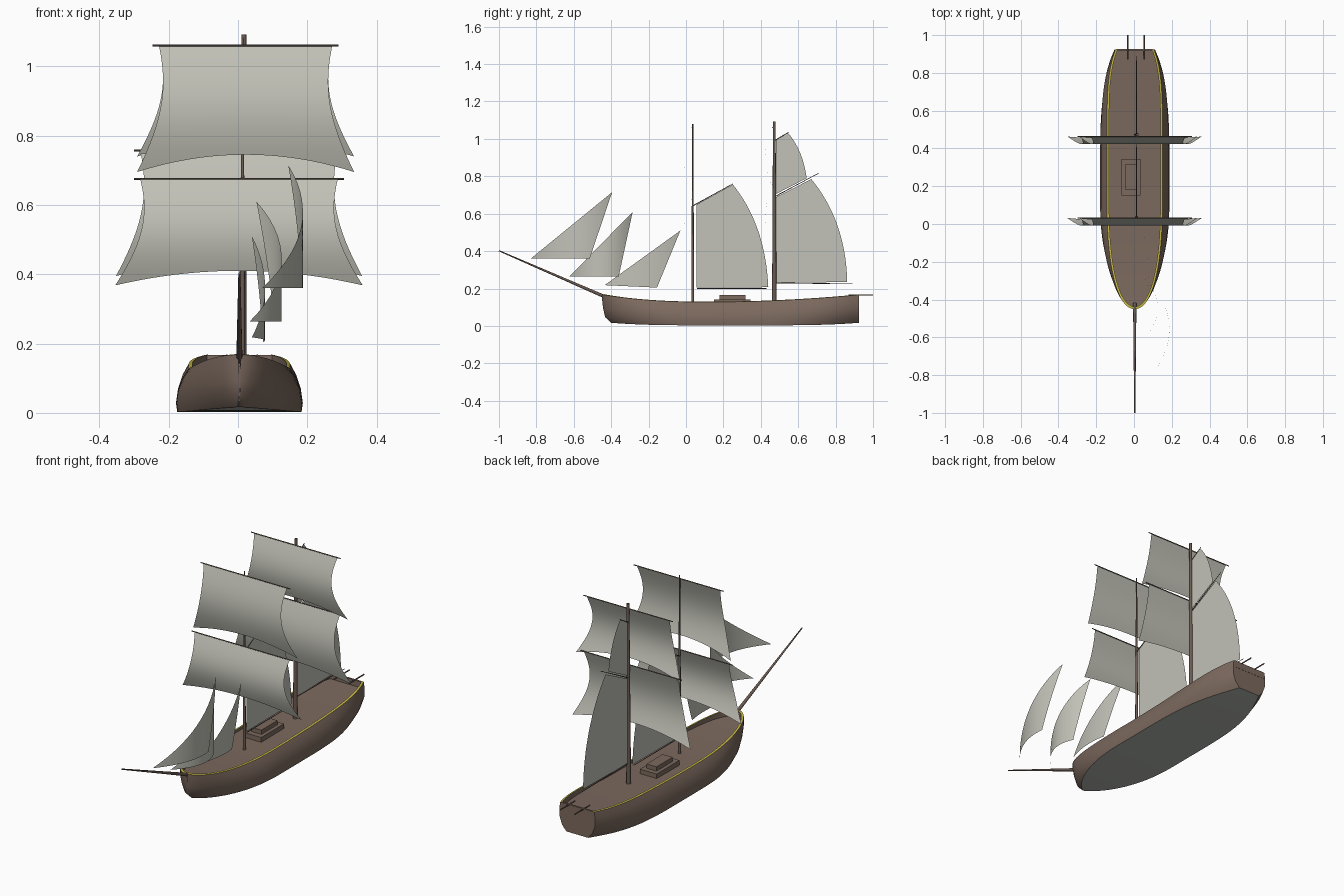
import bpy, bmesh, math
from mathutils import Vector

if "Cube" in bpy.data.objects:
    bpy.data.objects.remove(bpy.data.objects["Cube"])


def material(name, r, g, b):
    m = bpy.data.materials.new(name)
    m.diffuse_color = (r, g, b, 1)
    m.use_nodes = True
    m.node_tree.nodes["Principled BSDF"].inputs["Base Color"].default_value = m.diffuse_color
    return m


BROWN = material("hull_brown", 0.2, 0.142, 0.112)
SPAR = material("spar_brown", 0.15, 0.107, 0.086)
YELLOW = material("rail_yellow", 0.58, 0.49, 0.06)
CLOTH = material("sail_cloth", 0.54, 0.54, 0.48)
GREY = material("bottom_grey", 0.44, 0.46, 0.43)


def finish(name, bm, mats, smooth=True, recalc=False):
    if recalc:
        bmesh.ops.recalc_face_normals(bm, faces=bm.faces[:])
    me = bpy.data.meshes.new(name)
    bm.to_mesh(me)
    bm.free()
    ob = bpy.data.objects.new(name, me)
    bpy.context.collection.objects.link(ob)
    for m in mats:
        me.materials.append(m)
    if smooth:
        bpy.context.view_layer.objects.active = ob
        ob.select_set(True)
        bpy.ops.object.shade_smooth_by_angle(angle=math.radians(40))
        ob.select_set(False)
    return ob


def rod(name, a, b, r1, r2, mat):
    a, b = Vector(a), Vector(b)
    bm = bmesh.new()
    bmesh.ops.create_cone(bm, cap_ends=True, segments=12, radius1=r1, radius2=r2, depth=(b - a).length)
    bmesh.ops.rotate(bm, verts=bm.verts, matrix=(b - a).to_track_quat('Z', 'Y').to_matrix())
    bmesh.ops.translate(bm, verts=bm.verts, vec=(a + b) / 2)
    finish(name, bm, [mat])


def box(name, lo, hi, mat):
    bm = bmesh.new()
    bmesh.ops.create_cube(bm, size=1)
    for v in bm.verts:
        v.co = [l + (c + 0.5) * (h - l) for l, h, c in zip(lo, hi, v.co)]
    finish(name, bm, [mat], smooth=False)


def sheet(name, fn, nu, nv, mat):
    # curved single sheet from a function of two parameters in 0..1
    bm = bmesh.new()
    g = [[bm.verts.new(fn(i / nu, j / nv)) for i in range(nu + 1)] for j in range(nv + 1)]
    for j in range(nv):
        for i in range(nu):
            bm.faces.new((g[j][i], g[j + 1][i], g[j + 1][i + 1], g[j][i + 1]))
    bmesh.ops.remove_doubles(bm, verts=bm.verts, dist=1e-5)
    finish(name, bm, [mat])


# Hull: cross-sections lofted from bow to stern
CX = 0.004
BOW = [-0.40, -0.432, -0.443, -0.448, -0.45]     # stem position per level
HEIGHT = [0.0, 0.2, 0.5, 0.78, 1.0]
MID = [0.98, 1.0, 0.97, 0.90, 0.80]              # width per level amidships
AFT = [0.60, 0.85, 1.0, 1.0, 0.96]               # width per level at the stern
FULL = [0.75, 0.68, 0.58, 0.5, 0.45]             # fullness of the bow per level
STERN = 0.925


def half_width(y, lvl):
    if y < 0.1:
        q = min(1, (0.1 - y) / (0.1 - BOW[lvl]))
        return 0.183 * max(0.0004, 1 - q ** 2.2) ** FULL[lvl]
    return 0.183 * (1 - 0.43 * max(0, (y - 0.3) / 0.63) ** 4)


def sheer(y):
    return 0.128 + (0.04 * ((0.12 - y) / 0.57) ** 2.4 if y < 0.12 else 0.038 * ((y - 0.12) / 0.8) ** 2)


def section(s):
    right = []
    for lvl in range(5):
        y = BOW[lvl] + (STERN - BOW[lvl]) * s
        aft = max(0, (y - 0.3) / 0.63) ** 3
        k = MID[lvl] + (AFT[lvl] - MID[lvl]) * aft
        bottom = 0.003 + 0.014 * (2 * s - 1) ** 4
        z = bottom + (sheer(y) - bottom) * HEIGHT[lvl]
        right.append((k * half_width(y, lvl), y, z))
    w, y, z = right[-1]
    right.append((max(w - 0.011, w * 0.5), y + 0.011 * (1 - s) ** 20, z + 0.002))
    right.append((right[-1][0], right[-1][1], 0.116 + 0.5 * (z - 0.128)))
    left = [(-x, yy, zz) for x, yy, zz in reversed(right)]
    return [(x + CX, yy, zz) for x, yy, zz in right + left]


bm = bmesh.new()
N = 56
rings = [[bm.verts.new(p) for p in section((i / N) ** 2)] for i in range(N + 1)]
slots = [0, 0, 0, 0, 1, 0, 0, 0, 1, 0, 0, 0, 0, 2]   # brown, yellow rail, grey bottom
for a, b in zip(rings, rings[1:]):
    for i in range(14):
        j = (i + 1) % 14
        f = bm.faces.new((a[i], a[j], b[j], b[i]))
        f.material_index = slots[i]
for ring in (rings[0], rings[-1]):
    bm.faces.new(ring)
finish("hull", bm, [BROWN, YELLOW, GREY], recalc=True)

# Stern rail, boat davits, deckhouse
box("stern_rail", (CX - 0.1, 0.916, 0.13), (CX + 0.1, 0.926, 0.167), BROWN)
for x in (-0.033, 0.055):
    rod("davit", (x, 0.87, 0.165), (x, 1.0, 0.165), 0.0035, 0.0035, SPAR)
box("deckhouse_base", (-0.066, 0.15, 0.11), (0.034, 0.345, 0.142), BROWN)
box("deckhouse_top", (-0.046, 0.18, 0.14), (0.014, 0.318, 0.165), BROWN)

# Masts and bowsprit
MX = 0.013
rod("fore_mast", (MX, 0.036, 0.11), (MX, 0.036, 1.08), 0.008, 0.003, SPAR)
rod("main_mast", (MX, 0.472, 0.11), (MX + 0.004, 0.472, 1.092), 0.012, 0.007, SPAR)
rod("bowsprit", (CX, -0.42, 0.15), (CX, -1.0, 0.402), 0.009, 0.003, SPAR)


# Square sails: billow forward, flared and arched at the foot
def square_sail(name, y0, cx, top, foot, corner, w0, w1):
    def fn(u, t):
        u = 2 * u - 1
        z = top - t * (top - foot) - (foot - corner) * u * u * t * t
        tau = (top - z) / (top - corner)
        w = w0 + (w1 - w0) * t ** 2.2 - 0.02 * math.sin(math.pi * t)
        return (cx + u * w, y0 - 0.04 * math.sin(math.pi * tau), z)
    sheet(name, fn, 20, 20, CLOTH)
    rod(name + "_yard", (cx - w0 - 0.018, y0, top), (cx + w0 + 0.018, y0, top), 0.0025, 0.0025, SPAR)


square_sail("fore_upper_sail", 0.032, 0.022, 1.06, 0.745, 0.695, 0.25, 0.313)
square_sail("fore_lower_sail", 0.032, 0.003, 0.675, 0.41, 0.368, 0.285, 0.357)
square_sail("main_upper_sail", 0.463, 0.022, 1.06, 0.785, 0.74, 0.25, 0.313)
square_sail("main_lower_sail", 0.463, 0.003, 0.757, 0.44, 0.395, 0.285, 0.355)


# Headsails: triangles in side view, curved in plan through three (y, x) points
def jib(name, tack, peak, clew, plan):
    (a, xa), (b, xb), (c, xc) = plan

    def fn(u, v):
        y, z = [peak[k] + v * (tack[k] + u * (clew[k] - tack[k]) - peak[k]) for k in (0, 1)]
        x = (xa * (y - b) * (y - c) / ((a - b) * (a - c)) + xb * (y - a) * (y - c) / ((b - a) * (b - c))
             + xc * (y - a) * (y - b) / ((c - a) * (c - b)))
        return (x, y, z)
    sheet(name, fn, 14, 14, CLOTH)


jib("outer_jib", (-0.83, 0.36), (-0.395, 0.715), (-0.515, 0.36),
    ((-0.83, 0.07), (-0.57, 0.187), (-0.395, 0.145)))
jib("middle_jib", (-0.625, 0.263), (-0.285, 0.61), (-0.36, 0.263),
    ((-0.625, 0.033), (-0.42, 0.124), (-0.285, 0.053)))
jib("inner_jib", (-0.435, 0.218), (-0.03, 0.51), (-0.155, 0.205),
    ((-0.435, 0.04), (-0.2, 0.077), (-0.03, 0.04)))


# Fore-and-aft sails: flat, with a bowed trailing edge
def gaff_sail(name, tack, throat, peak, ctrl, clew):
    def fn(u, v):
        luff = [throat[k] + v * (tack[k] - throat[k]) for k in (0, 1)]
        leech = [(1 - v) ** 2 * peak[k] + 2 * v * (1 - v) * ctrl[k] + v * v * clew[k] for k in (0, 1)]
        return (MX, luff[0] + u * (leech[0] - luff[0]), luff[1] + u * (leech[1] - luff[1]))
    sheet(name, fn, 4, 20, CLOTH)


gaff_sail("fore_gaff_sail", (0.055, 0.205), (0.055, 0.648), (0.25, 0.757), (0.425, 0.54), (0.44, 0.207))
gaff_sail("main_gaff_sail", (0.48, 0.23), (0.48, 0.688), (0.67, 0.785), (0.855, 0.56), (0.862, 0.235))
gaff_sail("gaff_topsail", (0.48, 0.705), (0.48, 0.998), (0.545, 1.032), (0.625, 0.94), (0.645, 0.79))

# Gaffs and booms (y, z end points)
for name, a, b in (("fore_gaff", (0.036, 0.642), (0.25, 0.76)), ("fore_boom", (0.06, 0.2), (0.43, 0.2)),
                   ("main_gaff", (0.472, 0.69), (0.71, 0.817)), ("main_boom", (0.472, 0.23), (0.89, 0.225)),
                   ("topsail_gaff", (0.472, 0.99), (0.55, 1.037))):
    rod(name, (MX, *a), (MX, *b), 0.0025, 0.0015, SPAR)
